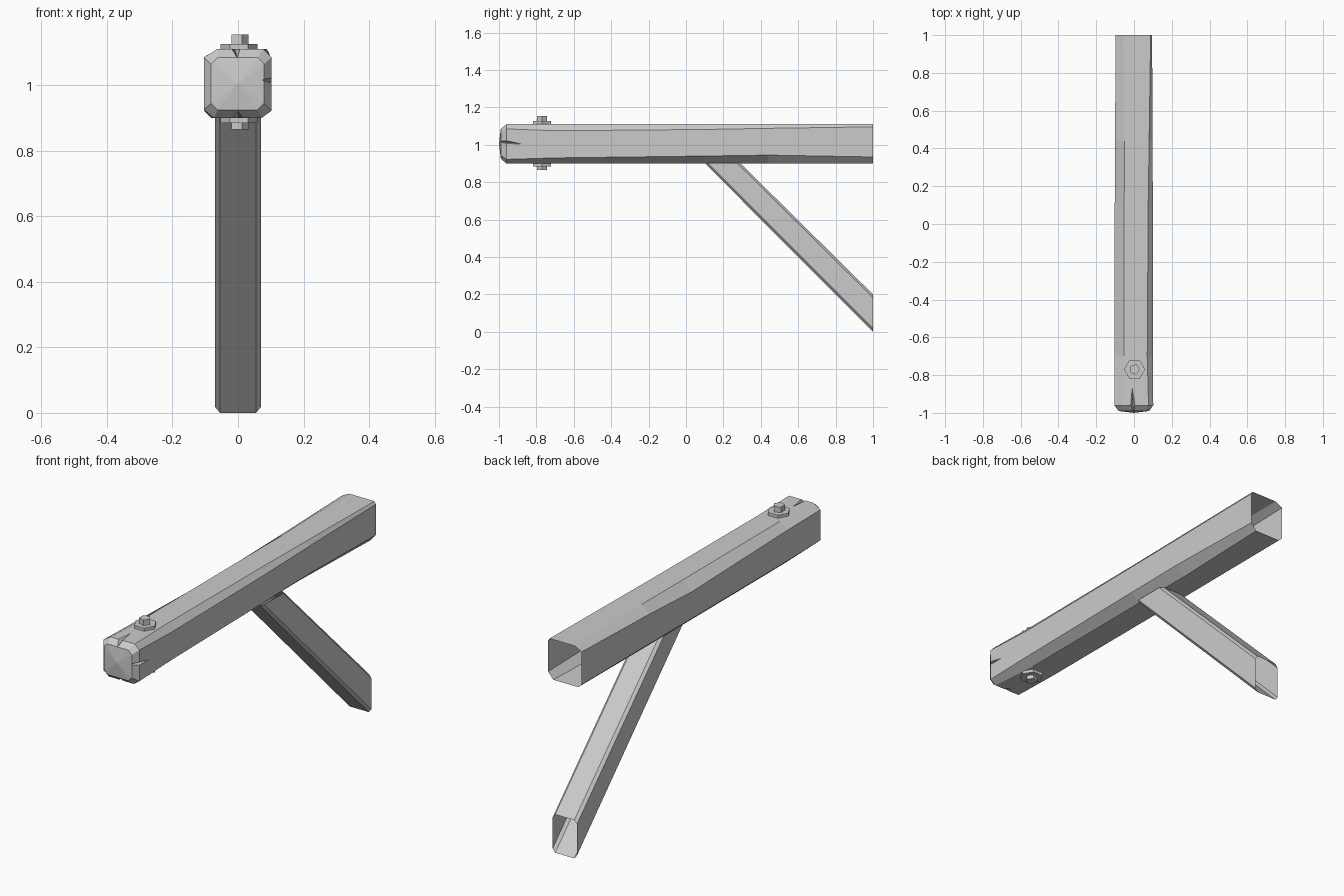
import bpy, bmesh, math
from mathutils import Vector

old = bpy.data.objects.get("Cube")
if old:
    bpy.data.objects.remove(old, do_unlink=True)

grey = bpy.data.materials.new("weathered grey")
grey.use_nodes = True
colour = (0.6, 0.6, 0.6, 1)
grey.diffuse_color = colour
grey.node_tree.nodes["Principled BSDF"].inputs["Base Color"].default_value = colour


def finish(name, bm):
    bmesh.ops.recalc_face_normals(bm, faces=bm.faces)
    mesh = bpy.data.meshes.new(name)
    bm.to_mesh(mesh)
    bm.free()
    mesh.materials.append(grey)
    obj = bpy.data.objects.new(name, mesh)
    bpy.context.collection.objects.link(obj)
    return obj


def bridge(bm, a, b):
    for i in range(len(a)):
        j = (i + 1) % len(a)
        bm.faces.new((a[i], a[j], b[j], b[i]))


def octagon(x0, x1, z0, z1, cuts):
    """Rectangle with its corners cut: top right, top left, bottom left, bottom right."""
    (a, b), (c, d), (e, f), (g, h) = cuts
    return [(x1, z1 - b), (x1 - a, z1), (x0 + c, z1), (x0, z1 - d),
            (x0, z0 + f), (x0 + e, z0), (x1 - g, z0), (x1, z0 + h)]


# Hewn beam: uneven chamfers along its length
sections = [
    (-0.99, 0.080, [(0.02, 0.02)] * 4),
    (-0.96, 0.102, [(0.025, 0.025), (0.04, 0.025), (0.03, 0.025), (0.03, 0.022)]),
    (-0.70, 0.100, [(0.030, 0.035), (0.05, 0.03), (0.02, 0.02), (0.05, 0.03)]),
    (0.10, 0.100, [(0.025, 0.028), (0.05, 0.05), (0.02, 0.02), (0.05, 0.04)]),
    (0.44, 0.098, [(0.018, 0.022), (0.05, 0.035), (0.02, 0.02), (0.05, 0.045)]),
    (1.00, 0.096, [(0.008, 0.014), (0.04, 0.02), (0.02, 0.018), (0.03, 0.035)]),
]
bm = bmesh.new()
rings = []
for y, half, cuts in sections:
    low, high = (0.925, 1.085) if y < -0.98 else (0.9, 1.11)
    outline = octagon(-half - 0.002, half, low, high, cuts)
    rings.append([bm.verts.new((x, y, z)) for x, z in outline])
for a, b in zip(rings, rings[1:]):
    bridge(bm, a, b)
bm.faces.new(rings[-1])
nose = bm.verts.new((0, -1, 1.005))
for i in range(8):
    bm.faces.new((rings[0][i], rings[0][(i + 1) % 8], nose))
beam = finish("beam", bm)

# Splits in the beam's front end: tip, two mouth corners, deep corner
splits = [
    [(-0.01, -0.86, 1.112), (-0.035, -1.03, 1.125), (0.025, -1.03, 1.125), (0, -1.03, 1.075)],
    [(0.102, -0.88, 1.005), (0.12, -1.03, 1.045), (0.12, -1.03, 1.0), (0.065, -1.03, 1.02)],
    [(0, -0.93, 0.898), (-0.08, -1.03, 0.885), (0.08, -1.03, 0.885), (0, -1.03, 0.94)],
]
cutters = []
for points in splits:
    bm = bmesh.new()
    bmesh.ops.convex_hull(bm, input=[bm.verts.new(p) for p in points])
    cutter = finish("split_cutter", bm)
    cutter.hide_render = True
    mod = beam.modifiers.new("split", 'BOOLEAN')
    mod.operation = 'DIFFERENCE'
    mod.solver = 'EXACT'
    mod.object = cutter
    cutters.append(cutter)
bpy.context.view_layer.update()
cut_mesh = bpy.data.meshes.new_from_object(
    beam.evaluated_get(bpy.context.evaluated_depsgraph_get()))
beam.modifiers.clear()
beam.data = cut_mesh
for cutter in cutters:
    bpy.data.objects.remove(cutter, do_unlink=True)

# The beam's back end is open
bm = bmesh.new()
bm.from_mesh(cut_mesh)
back = [f for f in bm.faces if all(v.co.y > 0.999 for v in f.verts)]
bmesh.ops.delete(bm, geom=back, context='FACES_ONLY')
bm.to_mesh(cut_mesh)
bm.free()

# Diagonal brace: open tube, cut upright at the back and level under the beam
bm = bmesh.new()
outline = octagon(-0.07, 0.07, 0, 0.2, [(0.015, 0.018)] * 4)
foot = [bm.verts.new((x, 1, h)) for x, h in outline]
head = [bm.verts.new((x, 0.1 + h * 0.95, 0.902)) for x, h in outline]
bridge(bm, foot, head)
finish("brace", bm)


# Bolt: a hexagonal washer and a five-sided head above and below the beam
def prism(name, sides, radius, z0, z1):
    bm = bmesh.new()
    bmesh.ops.create_cone(bm, cap_ends=True, segments=sides, radius1=radius,
                          radius2=radius, depth=z1 - z0)
    turn = math.atan2(bm.verts[:][0].co.y, bm.verts[:][0].co.x)
    for v in bm.verts:
        angle = math.atan2(v.co.y, v.co.x) - turn
        v.co = Vector((0.003 + radius * math.cos(angle),
                       -0.77 + radius * math.sin(angle), v.co.z + (z0 + z1) / 2))
    finish(name, bm)


prism("upper_washer", 6, 0.056, 1.10, 1.126)
prism("upper_bolt_head", 5, 0.029, 1.12, 1.155)
prism("lower_washer", 6, 0.056, 0.885, 0.91)
prism("lower_bolt_head", 5, 0.029, 0.865, 0.89)
